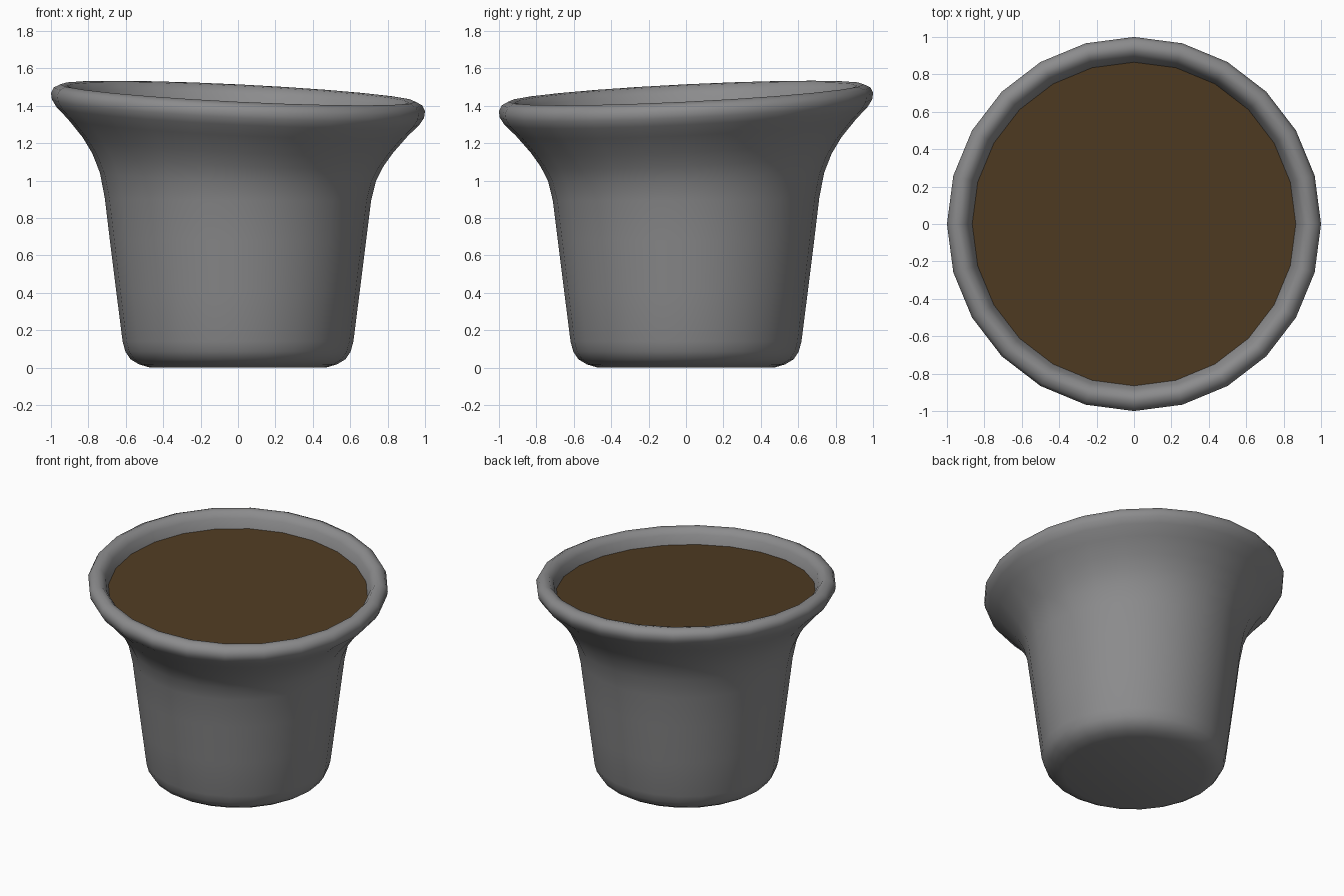
import bpy, bmesh, math

if "Cube" in bpy.data.objects:
    bpy.data.objects.remove(bpy.data.objects["Cube"])

SEG = 24
TILT = 0.049          # rim leans: high at back left, low at front right


def material(name, rgb):
    m = bpy.data.materials.new(name)
    m.diffuse_color = (*rgb, 1)
    m.use_nodes = True
    m.node_tree.nodes["Principled BSDF"].inputs["Base Color"].default_value = m.diffuse_color
    return m


def lean(x, y, z):
    # slant grows from the upper wall to the rim
    t = min(max((z - 0.8) / 0.4, 0), 1)
    return z + TILT * t * t * (3 - 2 * t) * (y - x)


def make(name, profile, mat, cap_first):
    """Lathe a (radius, height) profile with 24 sides, then lean its top."""
    bm = bmesh.new()
    rings = []
    for r, z in profile:
        ring = []
        for i in range(SEG):
            a = 2 * math.pi * i / SEG
            x, y = r * math.cos(a), r * math.sin(a)
            ring.append(bm.verts.new((x, y, lean(x, y, z))))
        rings.append(ring)
    for lo, hi in zip(rings, rings[1:]):
        for i in range(SEG):
            j = (i + 1) % SEG
            bm.faces.new((lo[i], lo[j], hi[j], hi[i]))
    if cap_first:
        bm.faces.new(rings[0][::-1])
    else:
        bm.faces.new(rings[-1])
    me = bpy.data.meshes.new(name)
    bm.to_mesh(me)
    bm.free()
    me.materials.append(mat)
    ob = bpy.data.objects.new(name, me)
    bpy.context.collection.objects.link(ob)
    bpy.context.view_layer.objects.active = ob
    ob.select_set(True)
    bpy.ops.object.shade_smooth_by_angle(angle=math.radians(50))
    ob.select_set(False)
    return ob


grey = material("grey clay", (0.26, 0.26, 0.265))
brown = material("brown soil", (0.08, 0.044, 0.016))

# pot: rounded foot, tapered wall, flared neck, rolled rim, inner lip
make("pot", [(0.47, 0), (0.53, 0.018), (0.575, 0.045), (0.602, 0.085), (0.617, 0.14),
             (0.65, 0.4), (0.685, 0.68), (0.712, 0.9), (0.738, 1.02), (0.778, 1.11),
             (0.83, 1.19), (0.91, 1.285), (0.97, 1.345), (0.995, 1.385), (1.0, 1.42),
             (0.985, 1.45), (0.95, 1.468), (0.915, 1.462), (0.885, 1.425),
             (0.865, 1.36), (0.84, 1.29)], grey, True)

# soil: slanted disc inside the lip
make("soil", [(0.845, 1.3), (0.866, 1.36)], brown, False)
